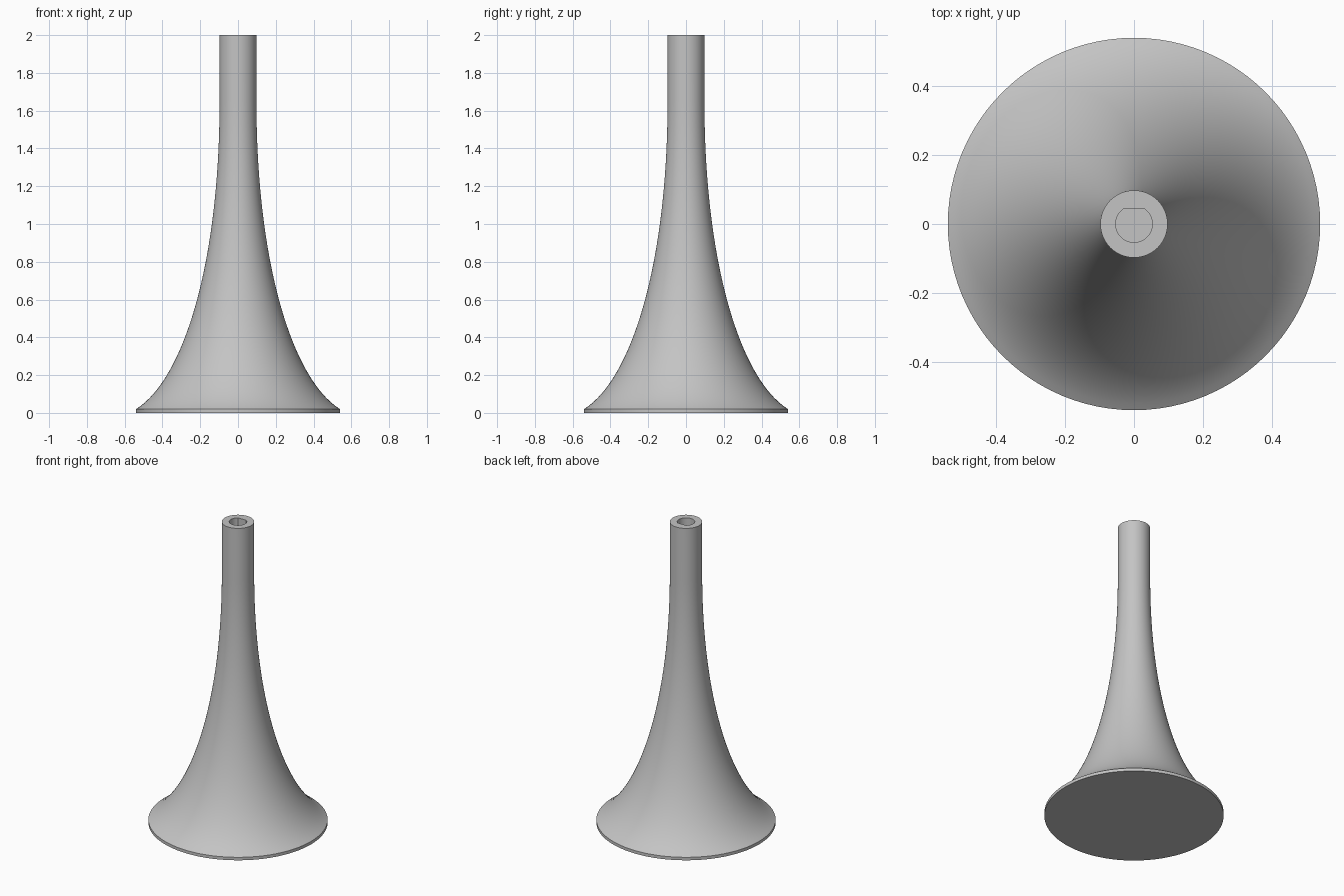
import bpy, bmesh, math
from mathutils import Vector
from mathutils.geometry import interpolate_bezier

cube = bpy.data.objects.get("Cube")
if cube:
    bpy.data.objects.remove(cube, do_unlink=True)

SEGMENTS = 96
STEM_R, BORE_R, BORE_FLAT, BORE_FLOOR = 0.0975, 0.053, 0.044, 1.7

grey = bpy.data.materials.new("plain_grey")
grey.use_nodes = True
colour = (0.55, 0.55, 0.55, 1)
grey.diffuse_color = colour
grey.node_tree.nodes["Principled BSDF"].inputs["Base Color"].default_value = colour

bm = bmesh.new()


def ring(radius, z, flat=None):
    """Circle of vertices, optionally cut off by a flat on the back side."""
    verts = []
    for i in range(SEGMENTS):
        a = math.tau * i / SEGMENTS
        y = radius * math.sin(a)
        if flat is not None:
            y = min(y, flat)
        verts.append(bm.verts.new((radius * math.cos(a), y, z)))
    return verts


def bridge(lower, upper):
    for i in range(SEGMENTS):
        j = (i + 1) % SEGMENTS
        bm.faces.new((lower[i], lower[j], upper[j], upper[i]))


# Outer skin: thin rim, flared curve, straight stem
flare = interpolate_bezier(Vector((0.54, 0.02, 0)), Vector((0.285, 0.18, 0)),
                           Vector((STEM_R, 0.8, 0)), Vector((STEM_R, 1.65, 0)), 40)
rings = [ring(0.54, 0)] + [ring(p.x, p.y) for p in flare] + [ring(STEM_R, 2)]

# D-shaped blind bore in the top of the stem
rings += [ring(BORE_R, 2, BORE_FLAT), ring(BORE_R, BORE_FLOOR, BORE_FLAT)]

for lower, upper in zip(rings, rings[1:]):
    bridge(lower, upper)
bm.faces.new(reversed(rings[0]))
bm.faces.new(rings[-1])
bmesh.ops.recalc_face_normals(bm, faces=bm.faces)

mesh = bpy.data.meshes.new("flared_stand")
bm.to_mesh(mesh)
bm.free()
mesh.materials.append(grey)
stand = bpy.data.objects.new("flared_stand", mesh)
bpy.context.collection.objects.link(stand)

bpy.ops.object.select_all(action="DESELECT")
stand.select_set(True)
bpy.context.view_layer.objects.active = stand
bpy.ops.object.shade_smooth_by_angle(angle=math.radians(30))
